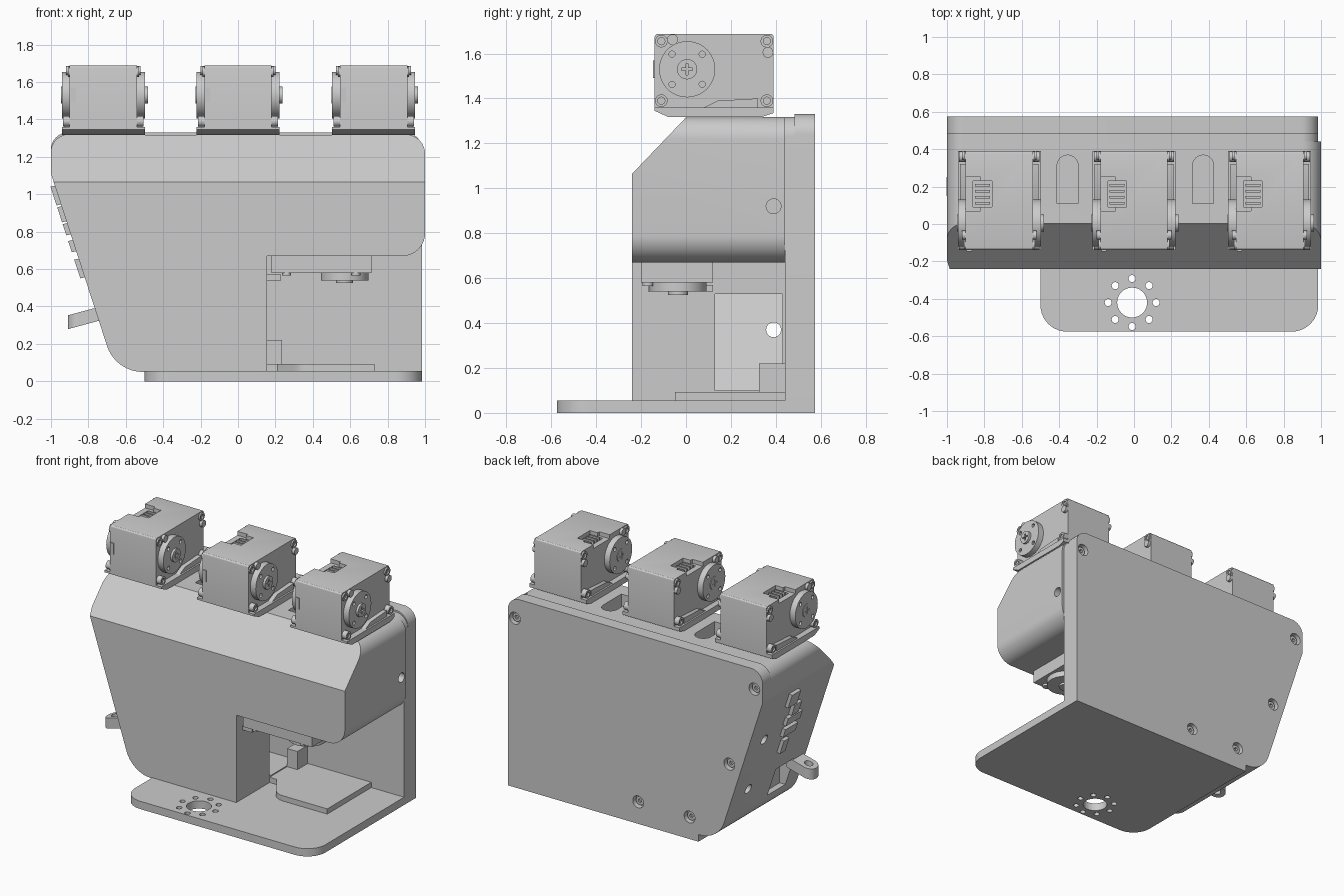
import bpy, bmesh, math
from mathutils import Vector

cube = bpy.data.objects.get("Cube")
if cube:
    bpy.data.objects.remove(cube, do_unlink=True)

GREY = (0.6, 0.6, 0.6, 1)
mat = bpy.data.materials.new("plain grey")
mat.use_nodes = True
mat.diffuse_color = GREY
mat.node_tree.nodes["Principled BSDF"].inputs["Base Color"].default_value = GREY


def rounded(corners, steps=8):
    """Fillet a closed outline of (a, b) or (a, b, radius) corners."""
    out = []
    for i, c in enumerate(corners):
        p = Vector(c[:2])
        if len(c) == 2:
            out.append(p)
            continue
        r = c[2]
        u = (Vector(corners[i - 1][:2]) - p).normalized()
        v = (Vector(corners[(i + 1) % len(corners)][:2]) - p).normalized()
        half = u.angle(v) / 2
        centre = p + (u + v).normalized() * (r / math.sin(half))
        a = p + u * (r / math.tan(half)) - centre
        b = p + v * (r / math.tan(half)) - centre
        for k in range(steps + 1):
            out.append(centre + a.lerp(b, k / steps).normalized() * r)
    return out


def prism(name, outline, axis, lo, hi):
    """Extrude an outline along an axis; outline holds the other two coordinates."""
    place = {"x": lambda p, d: (d, p[0], p[1]),
             "y": lambda p, d: (p[0], d, p[1]),
             "z": lambda p, d: (p[0], p[1], d)}[axis]
    bm = bmesh.new()
    rings = [[bm.verts.new(place(p, d)) for p in outline] for d in (lo, hi)]
    bm.faces.new(rings[0])
    bm.faces.new(rings[1][::-1])
    n = len(outline)
    for i in range(n):
        j = (i + 1) % n
        bm.faces.new((rings[0][i], rings[0][j], rings[1][j], rings[1][i]))
    bmesh.ops.recalc_face_normals(bm, faces=bm.faces)
    mesh = bpy.data.meshes.new(name)
    bm.to_mesh(mesh)
    bm.free()
    mesh.materials.append(mat)
    ob = bpy.data.objects.new(name, mesh)
    bpy.context.collection.objects.link(ob)
    return ob


def box(name, x, y, z):
    return prism(name, [(x[0], y[0]), (x[1], y[0]), (x[1], y[1]), (x[0], y[1])], "z", *z)


def disc(name, centre, r, axis, lo, hi, n=32):
    ring = [(centre[0] + r * math.cos(math.tau * i / n),
             centre[1] + r * math.sin(math.tau * i / n)) for i in range(n)]
    return prism(name, ring, axis, lo, hi)


def cut(target, *cutters):
    bpy.context.view_layer.objects.active = target
    for c in cutters:
        mod = target.modifiers.new("cut", "BOOLEAN")
        mod.operation, mod.solver, mod.object = "DIFFERENCE", "EXACT", c
        bpy.ops.object.modifier_apply(modifier=mod.name)
        bpy.data.objects.remove(c, do_unlink=True)


# Base plate with the round mounting pattern
base = prism("base_plate", rounded([(-0.5, -0.575, 0.14), (0.985, -0.575, 0.14),
                                    (0.985, 0.575), (-0.5, 0.575)]), "z", 0, 0.055)
cut(base, disc("cutter", (-0.01, -0.42), 0.08, "z", -0.1, 0.2))
for i in range(8):
    a = math.tau * i / 8
    cut(base, disc("cutter", (-0.01 + 0.128 * math.cos(a), -0.42 + 0.128 * math.sin(a)),
                   0.019, "z", -0.1, 0.2, 16))

# Main housing: leaning side, overhanging arm, sloped front top
slope_side = [(-0.655, 0.05, 0.2), (-1.0, 1.11, 0.1)]
body = prism("housing", rounded(slope_side + [
    (-1.0, 1.318, 0.09), (1.0, 1.318, 0.1), (1.0, 0.67, 0.12),
    (0.155, 0.67), (0.155, 0.05)]), "y", -0.24, 0.44)
cut(body,
    prism("cutter", [(-0.34, 0.96), (0.1, 1.42), (-0.34, 1.42)], "x", -1.5, 1.5),
    prism("cutter", [(-0.73, 0.53), (0.3, 0.53), (0.3, 0.1), (-0.59, 0.1)], "y", 0.13, 0.43),
    disc("cutter", (0.39, 0.92), 0.033, "x", 0.85, 1.2),
    disc("cutter", (0.39, 0.37), 0.033, "x", -1.2, -0.5),
    disc("cutter", (0.39, 0.75), 0.033, "x", -1.2, -0.8),
    box("cutter", (-1.0, -0.66), (-0.1, 0.1), (0.2, 0.4)))
# Cable slots in the top
for x in (-0.355, 0.37):
    cut(body, prism("cutter", rounded([(x - 0.056, 0.11), (x + 0.056, 0.11),
                                       (x + 0.056, 0.368, 0.055), (x - 0.056, 0.368, 0.055)]),
                    "z", 1.0, 1.5))

# Back frame and back cover with countersunk screws
right_side = [(0.985, 0), (-0.5, 0), (-0.5, 0.05)]
prism("back_frame", rounded(slope_side + [
    (-1.0, 1.318, 0.09), (0.985, 1.318, 0.09)] + right_side), "y", 0.44, 0.482)
cover = prism("back_cover", rounded(slope_side + [
    (-1.0, 1.33, 0.09), (0.985, 1.33, 0.09)] + right_side), "y", 0.482, 0.575)
for n, p in enumerate([(0.93, 1.19), (-0.935, 1.19), (-0.74, 0.61), (-0.43, 0.155), (-0.03, 0.155)]):
    cut(cover, disc("cutter", p, 0.042, "y", 0.535, 0.7))
    screw = disc(f"cover_screw_{n}", p, 0.03, "y", 0.52, 0.555)
    cut(screw, disc("cutter", p, 0.014, "y", 0.54, 0.6, 6))

# Floor pad, stop block and ledge beneath the arm
prism("floor_pad", rounded([(0.15, 0.13), (0.21, 0.13), (0.33, -0.05, 0.1),
                            (0.73, -0.05), (0.73, 0.44), (0.15, 0.44)]), "z", 0.05, 0.092)
box("stop_block", (0.155, 0.235), (0.325, 0.44), (0.09, 0.22))
box("wall_clip", (0.15, 0.23), (-0.17, 0.12), (0.54, 0.57))

# Side tab with hole, leaning with the wall
tab = prism("side_tab", rounded([(-0.91, -0.21, 0.055), (-0.72, -0.21),
                                 (-0.72, -0.09), (-0.91, -0.09, 0.055)]), "z", -0.037, 0.037)
cut(tab, disc("cutter", (-0.85, -0.15), 0.028, "z", -0.2, 0.2, 24))
for v in tab.data.vertices:
    v.co.z += 0.34 + (v.co.x + 0.82) * 0.27

# Raised bars on the leaning wall
wall_x = lambda z: -0.655 - (z - 0.05) * 0.3255
for n, (z, y, w, h) in enumerate([(1.0, 0.2, 0.05, 0.05), (0.9, 0.13, 0.04, 0.04),
                                  (0.82, 0.12, 0.08, 0.03), (0.73, 0.12, 0.07, 0.03),
                                  (0.61, 0.13, 0.03, 0.05)]):
    lo, hi = z - h, z + h
    prism(f"wall_bar_{n}", [(wall_x(lo) - 0.022, lo - 0.01), (wall_x(hi) - 0.022, hi - 0.01),
                            (wall_x(hi) + 0.02, hi), (wall_x(lo) + 0.02, lo)], "y", y - w, y + w)


# Three servos on the top
def servo(n, cx):
    case = prism(f"servo_case_{n}", rounded([(-0.14, 1.345), (0.39, 1.345), (0.39, 1.688, 0.015),
                                             (-0.14, 1.688, 0.015)], 3), "x", cx - 0.18, cx + 0.18)
    cut(case, box("cutter", (cx - 0.14, cx - 0.04), (0.09, 0.23), (1.62, 1.8)),
        box("cutter", (cx - 0.3, cx - 0.1), (0.07, 0.25), (1.66, 1.8)))
    for k in range(4):
        box(f"servo_pin_{n}_{k}", (cx - 0.13, cx - 0.05),
            (0.105 + k * 0.032, 0.117 + k * 0.032), (1.61, 1.67))
    prism(f"servo_bracket_{n}", [(-0.14, 1.36), (-0.14, 1.345), (-0.08, 1.318), (0.34, 1.318),
                                 (0.39, 1.335), (0.39, 1.36)], "x", cx - 0.222, cx + 0.222)
    box(f"servo_front_clip_{n}", (cx - 0.175, cx - 0.147), (-0.147, -0.13), (1.49, 1.57))
    for s, side in ((-1, "right"), (1, "left")):
        span = lambda a, b: sorted((cx + s * a, cx + s * b))
        # Screw lugs at the case corners
        for k, p in enumerate([(-0.11, 1.39), (0.36, 1.39), (0.36, 1.655), (-0.11, 1.655)]):
            depth = 0.215 if k < 2 else 0.19
            lug = disc(f"servo_lug_{n}_{side}_{k}", p, 0.028, "x", *span(0.17, depth), 20)
            cut(lug, disc("cutter", p, 0.016, "x", *span(depth - 0.01, 0.3), 16))
        for k, p in enumerate([(-0.06, 1.662), (0.365, 1.605)]):
            disc(f"servo_screw_{n}_{side}_{k}", p, 0.024, "x", *span(0.17, 0.2), 16)
        prism(f"servo_rib_{n}_{side}", [(0.08, 1.36), (0.32, 1.36), (0.32, 1.4), (0.14, 1.39)],
              "x", *span(0.17, 0.21))
        # Round horn with screw holes and hub
        horn = disc(f"servo_horn_{n}_{side}", (0.005, 1.53), 0.125, "x", *span(0.17, 0.222), 48)
        for k in range(4):
            a = math.tau * (k + 0.5) / 4
            cut(horn, disc("cutter", (0.005 + 0.095 * math.cos(a), 1.53 + 0.095 * math.sin(a)),
                           0.014, "x", *span(0.2, 0.3), 12))
        hub = disc(f"servo_hub_{n}_{side}", (0.005, 1.53), 0.045, "x",
                   *span(0.2, 0.238 if s > 0 else 0.226))
        for w, h in ((0.025, 0.005), (0.005, 0.025)):
            cut(hub, prism("cutter", [(0.005 - w, 1.53 - h), (0.005 + w, 1.53 - h),
                                      (0.005 + w, 1.53 + h), (0.005 - w, 1.53 + h)],
                           "x", *span(0.218, 0.3)))


for n, cx in enumerate((-0.72, 0.0, 0.725)):
    servo(n, cx)

# Servo hanging under the arm
box("lower_servo_case", (0.18, 0.715), (-0.2, 0.12), (0.58, 0.72))
for n, x in enumerate((0.26, 0.63)):
    disc(f"lower_servo_screw_{n}", (x, -0.17), 0.024, "z", 0.565, 0.6, 16)
disc("lower_servo_horn", (0.57, -0.035), 0.127, "z", 0.54, 0.6, 48)
disc("lower_servo_hub", (0.57, -0.035), 0.045, "z", 0.525, 0.55)

# Smooth the curved walls, keep edges crisp
bpy.ops.object.select_all(action="DESELECT")
for ob in bpy.context.scene.objects:
    if ob.type == "MESH" and mat.name in ob.data.materials:
        ob.select_set(True)
        bpy.context.view_layer.objects.active = ob
bpy.ops.object.shade_smooth_by_angle(angle=math.radians(30))
